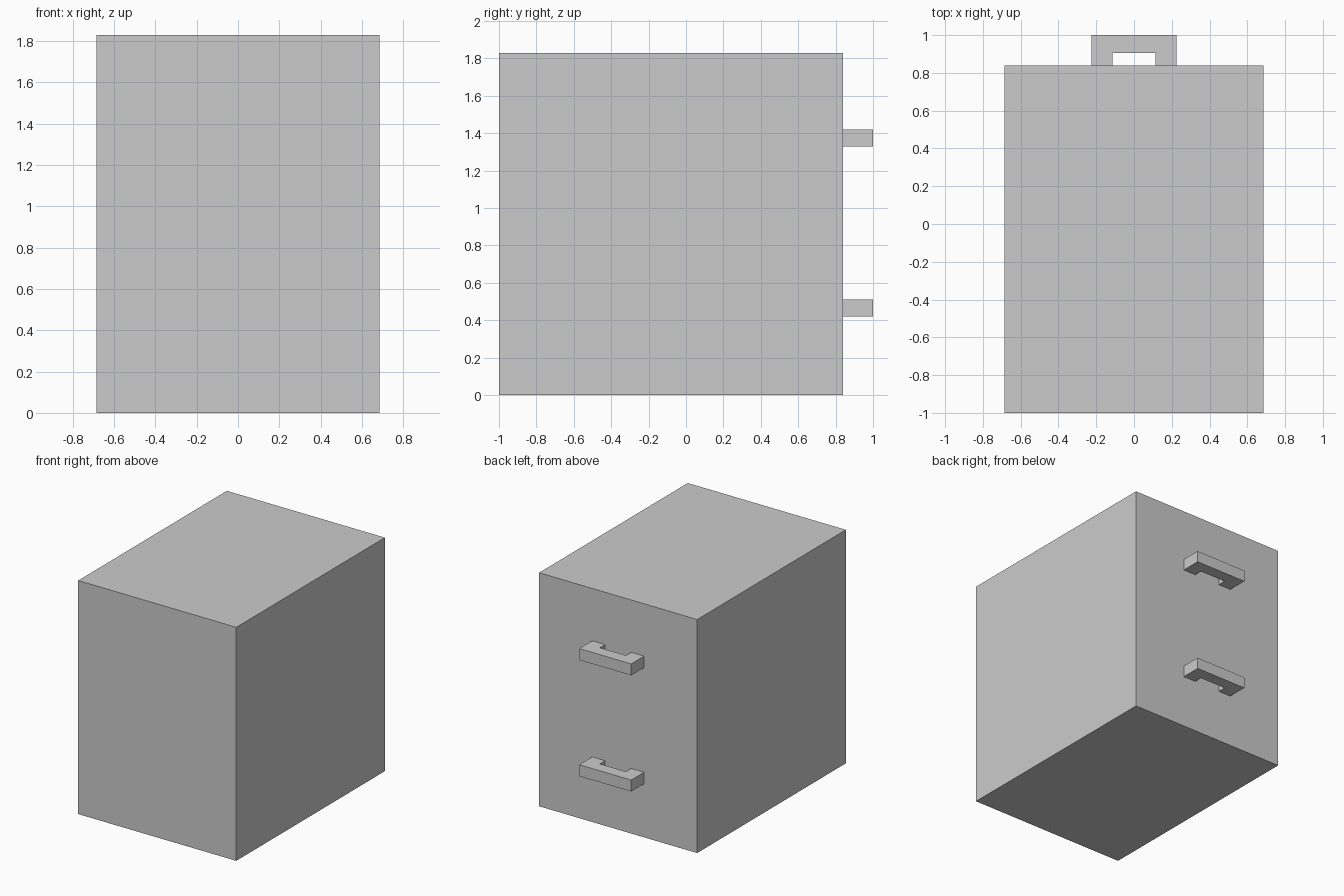
import bpy
import bmesh

if "Cube" in bpy.data.objects:
    bpy.data.objects.remove(bpy.data.objects["Cube"])

W, Y0, Y1, H, T = 0.685, -1.0, 0.84, 1.83, 0.012   # half width, depth range, height, board thickness


def box(name, x0, x1, y0, y1, z0, z1):
    bm = bmesh.new()
    bmesh.ops.create_cube(bm, size=1)
    for v in bm.verts:
        v.co = (x1 if v.co.x > 0 else x0,
                y1 if v.co.y > 0 else y0,
                z1 if v.co.z > 0 else z0)
    return finish(name, bm)


def finish(name, bm):
    bmesh.ops.recalc_face_normals(bm, faces=bm.faces)
    me = bpy.data.meshes.new(name)
    bm.to_mesh(me)
    bm.free()
    ob = bpy.data.objects.new(name, me)
    bpy.context.collection.objects.link(ob)
    return ob


def handle(name, z, thick):
    # U-shaped pull: outline extruded upward
    outline = [(-0.225, Y1), (-0.225, 1.0), (0.225, 1.0), (0.225, Y1),
               (0.113, Y1), (0.113, 0.905), (-0.113, 0.905), (-0.113, Y1)]
    bm = bmesh.new()
    face = bm.faces.new([bm.verts.new((x, y, z - thick / 2)) for x, y in outline])
    ext = bmesh.ops.extrude_face_region(bm, geom=[face])
    verts = [g for g in ext["geom"] if isinstance(g, bmesh.types.BMVert)]
    bmesh.ops.translate(bm, verts=verts, vec=(0, 0, thick))
    return finish(name, bm)


# Cabinet boards
yb = Y0 + 0.015
box("plain_end_panel", -W, W, Y0, yb, 0, H)
box("bottom_board", -W, W, yb, Y1, 0, T)
box("top_board", -W, W, yb, Y1, H - T, H)
for side, s in (("left", -1), ("right", 1)):
    a, b = sorted((s * W, s * (W - T)))
    box(side + "_side_board", a, b, yb, Y1, T, H - T)

# Flush drawer face filling the opening
box("drawer_face", -W + T, W - T, Y1 - 0.03, Y1, T, H - T)

# Pulls
handle("lower_handle", 0.465, 0.09)
handle("upper_handle", 1.375, 0.09)
